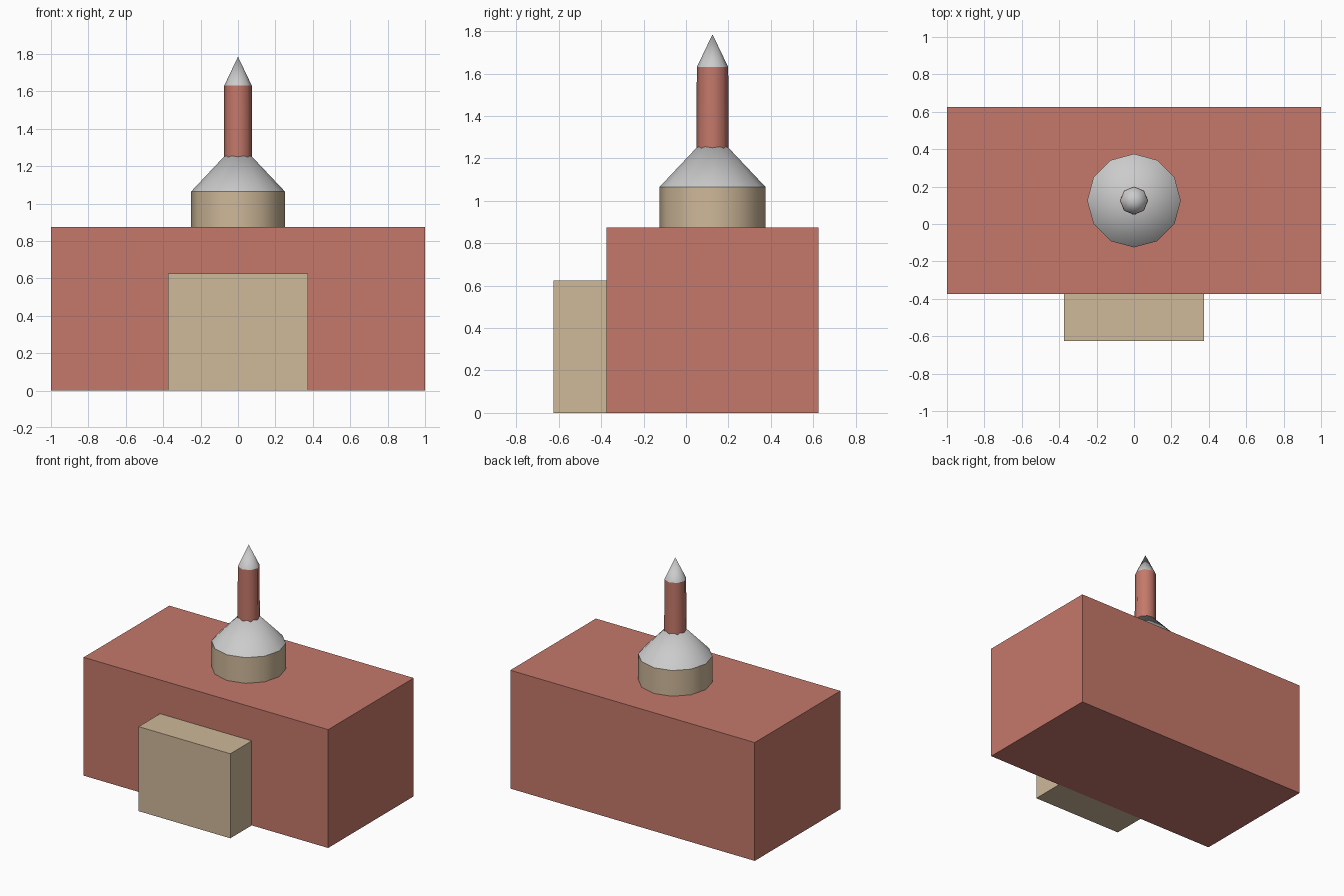
import bpy
import math

if "Cube" in bpy.data.objects:
    bpy.data.objects.remove(bpy.data.objects["Cube"])

SPIRE_Y = 0.125


def material(name, rgb):
    mat = bpy.data.materials.new(name)
    mat.diffuse_color = (*rgb, 1)
    mat.use_nodes = True
    mat.node_tree.nodes["Principled BSDF"].inputs["Base Color"].default_value = mat.diffuse_color
    return mat


def finish(name, mat):
    obj = bpy.context.object
    obj.name = name
    if mat:
        obj.data.materials.append(mat)
    return obj


def box(name, x, y, z, mat):
    """Box from (min, max) ranges on each axis."""
    bpy.ops.mesh.primitive_cube_add(size=1, location=[sum(r) / 2 for r in (x, y, z)])
    obj = finish(name, mat)
    obj.scale = [r[1] - r[0] for r in (x, y, z)]
    bpy.ops.object.transform_apply(location=False, rotation=False, scale=True)


def turned(name, sides, r_low, r_high, z_low, z_high, mat=None):
    """Upright drum or cone on the spire axis, with smooth sides and sharp rims."""
    bpy.ops.mesh.primitive_cone_add(vertices=sides, radius1=r_low, radius2=r_high,
                                    depth=z_high - z_low,
                                    location=(0, SPIRE_Y, (z_low + z_high) / 2))
    finish(name, mat)
    bpy.ops.object.shade_smooth_by_angle(angle=math.radians(50))


brick = material("brick_red", (0.56, 0.19, 0.145))
sand = material("sand", (0.62, 0.48, 0.32))

# Main block and front porch
box("main_block", (-1, 1), (-0.375, 0.625), (0, 0.875), brick)
box("front_porch", (-0.375, 0.375), (-0.625, -0.375), (0, 0.625), sand)

# Tower: drum, conical roof, slim shaft and pointed tip
turned("tower_drum", 12, 0.25, 0.25, 0.875, 1.065, sand)
turned("tower_roof", 12, 0.25, 0, 1.065, 1.33)
turned("spire_shaft", 8, 0.076, 0.074, 1.19, 1.63, brick)
turned("spire_tip", 8, 0.074, 0, 1.63, 1.785)
